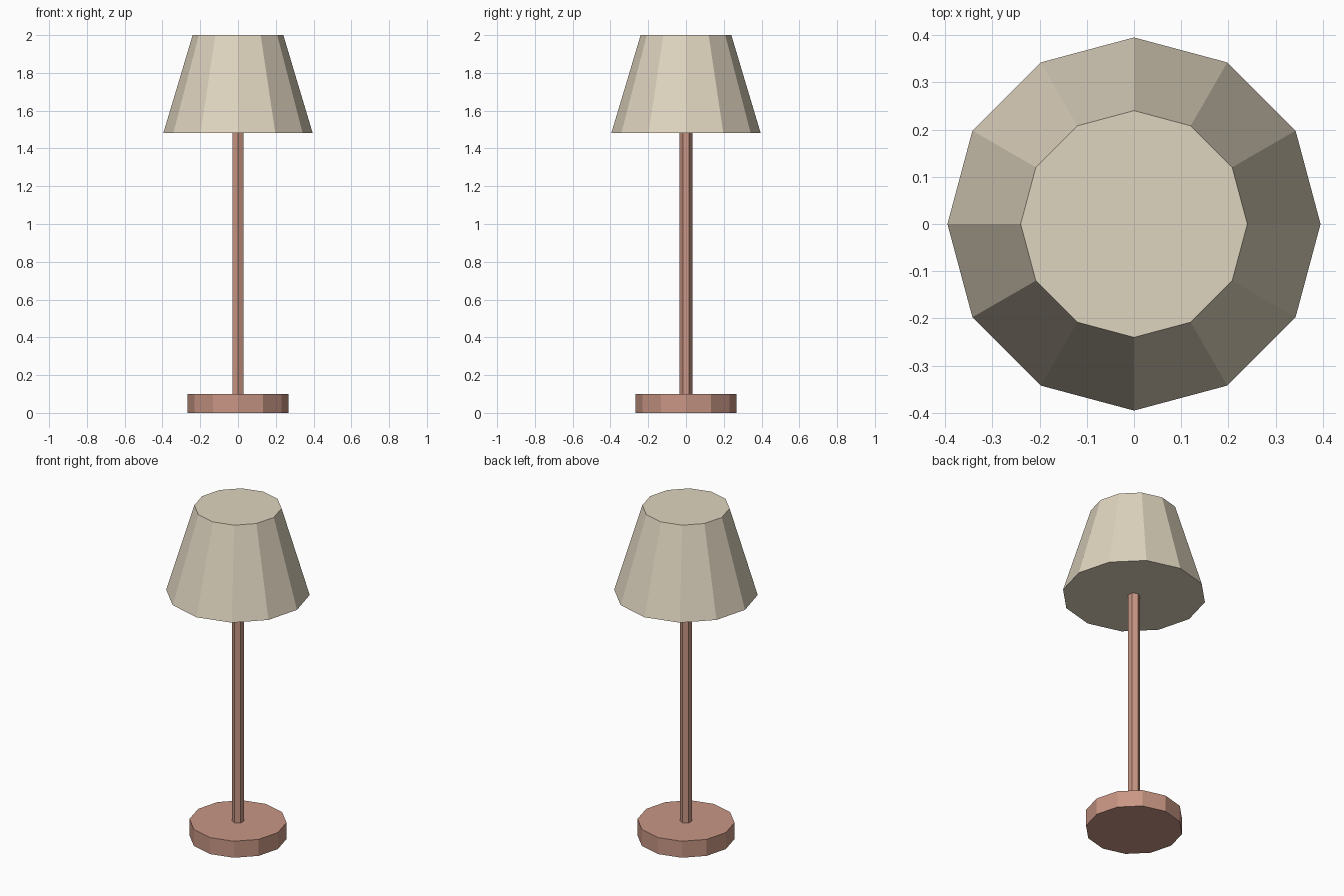
import bpy
import math

if "Cube" in bpy.data.objects:
    bpy.data.objects.remove(bpy.data.objects["Cube"])


def material(name, rgb):
    m = bpy.data.materials.new(name)
    m.diffuse_color = (*rgb, 1.0)
    m.use_nodes = True
    m.node_tree.nodes["Principled BSDF"].inputs["Base Color"].default_value = m.diffuse_color
    return m


copper = material("dusty copper", (0.58, 0.305, 0.232))
cream = material("cream fabric", (0.74, 0.66, 0.52))


def tapered_prism(name, sides, r_bottom, r_top, z0, z1, mat, turn=0.0):
    """Flat-faced, capped prism with its first corner at angle turn."""
    ring = [(math.cos(a), math.sin(a))
            for a in (turn + 2 * math.pi * i / sides for i in range(sides))]
    verts = [(r * x, r * y, z)
             for r, z in ((r_bottom, z0), (r_top, z1)) for x, y in ring]
    faces = [tuple(reversed(range(sides))), tuple(range(sides, 2 * sides))]
    for i in range(sides):
        j = (i + 1) % sides
        faces.append((i, j, sides + j, sides + i))
    mesh = bpy.data.meshes.new(name)
    mesh.from_pydata(verts, [], faces)
    mesh.materials.append(mat)
    obj = bpy.data.objects.new(name, mesh)
    bpy.context.collection.objects.link(obj)
    return obj


# Round foot, slim hexagonal pole and tapered closed shade
tapered_prism("base", 12, 0.267, 0.267, 0.0, 0.10, copper)
tapered_prism("pole", 6, 0.034, 0.034, 0.10, 1.482, copper, math.pi / 2)
tapered_prism("lamp_shade", 12, 0.395, 0.24, 1.482, 2.0, cream)
